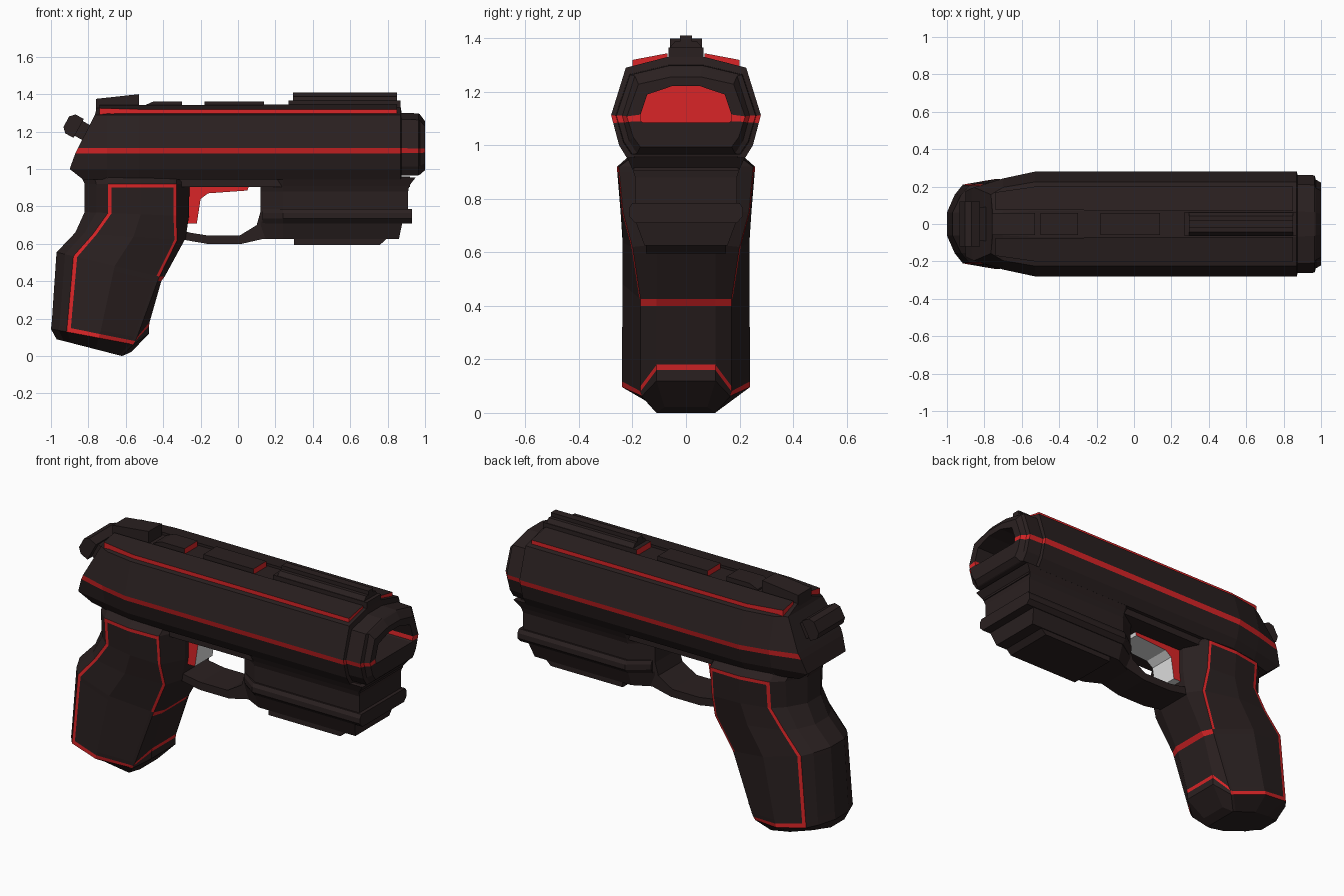
import bpy, bmesh, math

if "Cube" in bpy.data.objects:
    bpy.data.objects.remove(bpy.data.objects["Cube"])


def material(name, rgb):
    m = bpy.data.materials.new(name)
    m.diffuse_color = (*rgb, 1)
    m.use_nodes = True
    m.node_tree.nodes["Principled BSDF"].inputs["Base Color"].default_value = m.diffuse_color
    return m


MATS = [material("charcoal_brown", (0.023, 0.0145, 0.0145)),
        material("signal_red", (0.70, 0.018, 0.020)),
        material("light_grey", (0.75, 0.75, 0.75))]
DARK, RED, GREY = 0, 1, 2


def finish(name, bm):
    bmesh.ops.recalc_face_normals(bm, faces=bm.faces)
    me = bpy.data.meshes.new(name)
    bm.to_mesh(me)
    bm.free()
    for m in MATS:
        me.materials.append(m)
    ob = bpy.data.objects.new(name, me)
    bpy.context.collection.objects.link(ob)
    return ob


def loft(name, halves, rule=lambda i, c: DARK, caps=(DARK, DARK)):
    """Skin half sections (points with y > 0), mirrored across y = 0.
    rule(section, column) gives the colour; both sides share a column."""
    bm = bmesh.new()
    h = len(halves[0])
    n = 2 * h
    rings = []
    for half in halves:
        pts = half + [(x, -y, z) for x, y, z in reversed(half)]
        rings.append([bm.verts.new(p) for p in pts])
    for i in range(len(rings) - 1):
        a, b = rings[i], rings[i + 1]
        for j in range(n):
            k = (j + 1) % n
            f = bm.faces.new((a[j], a[k], b[k], b[j]))
            f.material_index = rule(i, min(j, n - 2 - j))
    for r, colour in ((rings[0], caps[0]), (rings[-1], caps[1])):
        for j in range(h - 1):
            f = bm.faces.new((r[j], r[j + 1], r[n - 2 - j], r[n - 1 - j]))
            f.material_index = colour
    return finish(name, bm)


def prism(name, profile, w, rule=lambda n: DARK):
    """Extrude an xz profile from y = -w to y = w, colour by face normal."""
    bm = bmesh.new()
    f = bm.faces.new([bm.verts.new((x, -w, z)) for x, z in profile])
    ext = bmesh.ops.extrude_face_region(bm, geom=[f])["geom"]
    bmesh.ops.translate(bm, vec=(0, 2 * w, 0),
                        verts=[v for v in ext if isinstance(v, bmesh.types.BMVert)])
    bmesh.ops.recalc_face_normals(bm, faces=bm.faces)
    for f in bm.faces:
        f.normal_update()
        f.material_index = rule(f.normal)
    return finish(name, bm)


def rect(x0, x1, z0, z1):
    return [(x0, z0), (x1, z0), (x1, z1), (x0, z1)]


def tilted(cx, cz, length, height, angle, bevel):
    """Chamfered rectangle turned in the xz plane."""
    a, b, c = length / 2, height / 2, bevel
    pts = [(-a + c, -b), (a, -b), (a, b), (-a + c, b), (-a, b - c), (-a, -b + c)]
    ca, sa = math.cos(angle), math.sin(angle)
    return [(cx + x * ca - z * sa, cz + x * sa + z * ca) for x, z in pts]


# slide: slanted rear, stepped muzzle, deep bore with red end and wall stripe
section = [(.07, 1.33), (.225, 1.29), (.28, 1.113), (.272, 1.083), (.25, 1.0), (.216, .945)]
rear_x = [-.755, -.765, -.855, -.87, -.90, -.83]
stations = [(-.70, .87, 1), (-.53, 1, 1), (.87, 1, 1), (.875, .94, .87),
            (.965, .93, .86), (.972, .85, .84), (1.0, .79, .68)]
bore = [(.05, 1.222), (.145, 1.19), (.170, 1.115), (.168, 1.09), (.16, 1.085), (.1, 1.085)]
MID = 1.098
slide = [[(x, .7 * y, z) for x, (y, z) in zip(rear_x, section)]]
for x, ky, kz in stations:
    slide.append([(x, y * ky, MID + (z - MID) * kz) for y, z in section])
for x in (1.0, .76):
    slide.append([(x, y, z) for y, z in bore])
loft("slide", slide, lambda i, c: RED if c == 2 else DARK, (DARK, RED))

# raised top plates with red outer edges and ends
for s, side in ((1, "left"), (-1, "right")):
    bm = bmesh.new()
    outline = [(-.74, .075), (.85, .07), (.85, .20), (-.53, .20), (-.74, .17)]
    lower, upper = [], []
    for x, y in outline:
        top = 1.344 - (y - .07) * .19
        lower.append(bm.verts.new((x, s * y, top - .05)))
        upper.append(bm.verts.new((x, s * y, top)))
    bm.faces.new(upper)
    bm.faces.new(lower)
    for j in range(5):
        k = (j + 1) % 5
        f = bm.faces.new((lower[j], lower[k], upper[k], upper[j]))
        f.material_index = RED if j else DARK
    finish("top_plate_" + side, bm)

# sights and ribs along the top
ends_red = lambda n: RED if abs(n.x) > .9 else DARK
rear_red = lambda n: RED if n.x < -.9 else DARK
front_red = lambda n: RED if n.x > .9 else DARK
prism("front_rib_base", rect(.27, .87, 1.32, 1.365), .065, rear_red)
loft("front_rib", [[(x, .022, 1.41), (x, .022, 1.388), (x, .042, 1.388),
                    (x, .065, 1.36)] for x in (.295, .85)])
prism("middle_rib", rect(-.18, .14, 1.32, 1.362), .06, ends_red)
prism("rear_rib", [(-.50, 1.32), (-.30, 1.32), (-.30, 1.362), (-.45, 1.362), (-.50, 1.34)],
      .06, front_red)
prism("rear_sight", [(-.76, 1.31), (-.53, 1.31), (-.53, 1.40), (-.76, 1.375)], .06)

# hammer
prism("hammer_neck", tilted(-.83, 1.205, .12, .09, -.5, .01), .09)
prism("hammer_cap", tilted(-.885, 1.235, .075, .115, -.5, .025), .12)

# frame and front rail, which narrows towards the trigger guard
prism("frame", rect(-.70, .92, .905, .96), .195)
rail = [(.22, .955), (.20, .91), (.19, .88), (.19, .775), (.19, .72), (.155, .625)]
rail_front = [.95, .915, .91, .91, .88, .86]
loft("front_rail", [[(.12, y * .6, z) for y, z in rail],
                    [(.24, y, z) for y, z in rail],
                    [(x, y, z) for x, (y, z) in zip(rail_front, rail)]])
loft("rail_ridge", [[(x, .20 * k, .785), (x, .213 * k, .765), (x, .213 * k, .735),
                     (x, .19 * k, .71)] for x, k in ((.13, .62), (.24, 1), (.93, 1))])
prism("under_rail", [(.30, .72), (.30, .595), (.76, .595), (.87, .70), (.87, .72)], .15)

# trigger and guard
prism("trigger", [(-.275, .915), (.06, .915), (.05, .885), (-.16, .87), (-.20, .84),
                  (-.22, .71), (-.275, .71)], .08,
      lambda n: RED if abs(n.y) > .5 else GREY)
prism("trigger_guard", [(-.31, .625), (-.165, .60), (.02, .60), (.15, .63), (.15, .78),
                        (.12, .77), (.10, .70), (.01, .645), (-.165, .645),
                        (-.26, .66), (-.31, .68)], .11)

# grip: rows from top to bottom
# back x, back z, panel back x, panel front x, panel front z, front x, front z, widths
rows = [(-.84, .96, -.70, -.33, .95, -.26, .95, .22, .21),
        (-.82, .92, -.695, -.33, .92, -.26, .92, .258, .25),
        (-.82, .90, -.695, -.33, .90, -.26, .90, .257, .249),
        (-.82, .77, -.695, -.33, .75, -.262, .75, .245, .235),
        (-.87, .66, -.775, -.325, .62, -.28, .63, .237, .20),
        (-.97, .555, -.88, -.42, .425, -.392, .425, .237, .17),
        (-.972, .53, -.882, -.43, .40, -.41, .40, .237, .17),
        (-.995, .19, -.912, -.54, .10, -.473, .18, .24, .17),
        (-.997, .17, -.914, -.55, .08, -.476, .16, .24, .17),
        (-1.0, .145, -.916, -.56, .062, -.476, .12, .24, .165),
        (-.97, .09, -.89, -.62, .0, -.57, .022, .135, .11)]
grip = []
for xb, zb, pb, pf, zp, xf, zf, wm, wf in rows:
    wp = wm - .03
    half = [(xb, .062), (xb + .5 * (pb - xb), .75 * wp), (pb, wp), (pb + .02, wp + .004),
            (pb + .48 * (pf - pb), wm), (pf - .015, wf + .004), (pf, wf)]
    half = [(x, y, zb + (x - xb) / (pf - xb) * (zp - zb)) for x, y in half]
    grip.append(half + [(xf, .11 if wm > .2 else .08, zf)])


def grip_colour(i, c):
    outline = i in (1, 8) and 2 <= c <= 5       # panel top and bottom edge
    back_edge = c == 2 and 1 <= i <= 8
    front_edge = c == 5 and 1 <= i <= 4
    bands = i in (5, 7) and c >= 6              # stripes across the front strap
    return RED if outline or back_edge or front_edge or bands else DARK


loft("grip", grip, grip_colour)
